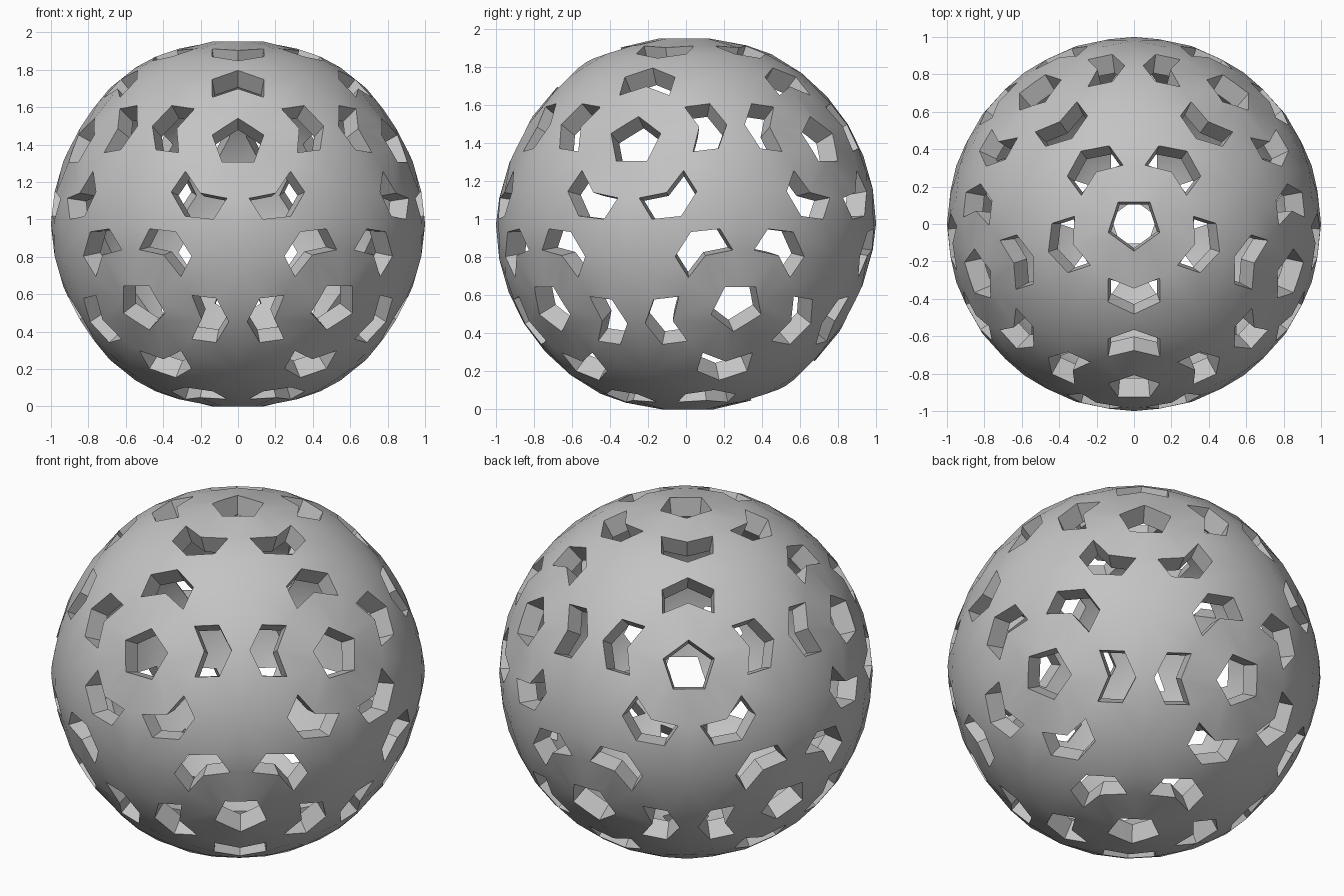
import bpy, bmesh, math
from mathutils import Vector

if "Cube" in bpy.data.objects:
    bpy.data.objects.remove(bpy.data.objects["Cube"])

THICKNESS = 0.11
CENTRE = Vector((0, 0, 0.975))


def polar(angle, azimuth):
    return Vector((math.sin(angle) * math.cos(azimuth),
                   math.sin(angle) * math.sin(azimuth), math.cos(angle)))


# Twelve icosahedron directions, one at each pole
ring = [polar(math.atan(2), math.radians(-90 + 72 * k)) for k in range(5)]
hubs = [Vector((0, 0, 1))] + ring
hubs += [-h for h in hubs]


def near(a, b):
    return 0.4 < a.dot(b) < 0.5


bm = bmesh.new()


def add_sector(hub, neighbour, third):
    """Outer skin of half a sector: hub to edge middle to face centre."""
    along = (neighbour - hub * hub.dot(neighbour)).normalized()
    side = third - hub * hub.dot(third)
    side = (side - along * side.dot(along)).normalized()

    def at(a, b, radius=1.0):
        height = math.sqrt(1 - a * a - b * b)
        return (hub * height + along * a + side * b) * radius

    def diagonal(r, radius=1.0):
        turn = math.radians(36)
        return at(r * math.cos(turn), r * math.sin(turn), radius)

    middle = (hub + neighbour).normalized()
    centre = (hub + neighbour + third).normalized()
    seam = (middle + centre).normalized()
    corner = at(0.147, 0, 0.986)
    flat = diagonal(0.147 * math.cos(math.radians(36)), 0.984)
    notch = at(0.348, 0, 0.99)
    end_in = at(0.292, 0.139, 0.99)
    end_out = at(0.418, 0.139, 0.997)
    apex = at(0.483, 0, 0.997)
    bridge_in = diagonal(0.32, 0.992)
    bridge_out = diagonal(0.45)
    for loop in ((flat, corner, notch, end_in),
                 (flat, end_in, bridge_in),
                 (bridge_in, end_in, end_out, bridge_out),
                 (end_out, apex, middle, seam),
                 (end_out, seam, centre, bridge_out)):
        face = bm.faces.new([bm.verts.new(p) for p in loop])
        face.normal_update()
        if face.normal.dot(face.calc_center_median()) < 0:
            face.normal_flip()


for hub in hubs:
    for neighbour in hubs:
        if near(hub, neighbour):
            for third in hubs:
                if near(hub, third) and near(neighbour, third):
                    add_sector(hub, neighbour, third)
bmesh.ops.remove_doubles(bm, verts=bm.verts, dist=0.001)

# Inner skin and radial walls around every hole
outer_faces = list(bm.faces)
rims = [e.link_loops[0] for e in bm.edges if e.is_boundary]
rim_pairs = [(l.vert, l.link_loop_next.vert) for l in rims]
inner = {v: bm.verts.new(v.co * (1 - THICKNESS)) for v in list(bm.verts)}
for face in outer_faces:
    bm.faces.new([inner[v] for v in reversed(face.verts)])
for a, b in rim_pairs:
    bm.faces.new((b, a, inner[a], inner[b]))
bmesh.ops.translate(bm, verts=bm.verts, vec=CENTRE)

mesh = bpy.data.meshes.new("perforated_shell")
bm.to_mesh(mesh)
bm.free()
shell = bpy.data.objects.new("perforated_shell", mesh)
bpy.context.collection.objects.link(shell)

# Plain grey material
grey = bpy.data.materials.new("plain_grey")
grey.use_nodes = True
colour = (0.55, 0.55, 0.55, 1)
grey.diffuse_color = colour
grey.node_tree.nodes["Principled BSDF"].inputs["Base Color"].default_value = colour
mesh.materials.append(grey)

# Smooth skin with crisp hole edges
bpy.ops.object.select_all(action="DESELECT")
shell.select_set(True)
bpy.context.view_layer.objects.active = shell
bpy.ops.object.shade_smooth_by_angle(angle=math.radians(32))
